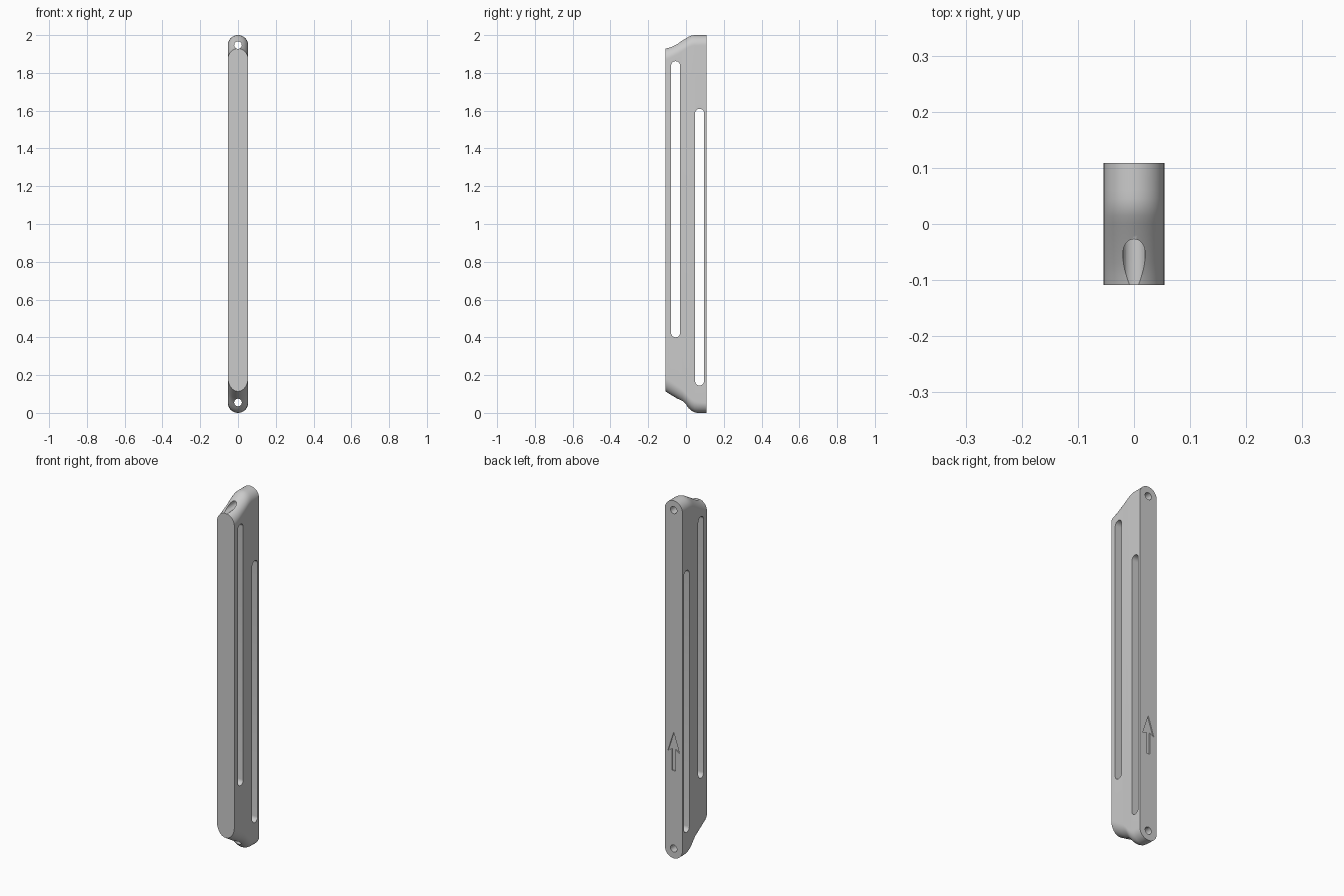
import bpy, bmesh, math

old = bpy.data.objects.get("Cube")
if old:
    bpy.data.objects.remove(old, do_unlink=True)

HALF_W, BACK, FRONT = 0.054, 0.109, -0.109

grey = bpy.data.materials.new("light grey")
grey.use_nodes = True
COLOUR = (0.6, 0.6, 0.6, 1)
grey.diffuse_color = COLOUR
grey.node_tree.nodes["Principled BSDF"].inputs["Base Color"].default_value = COLOUR


def loft(name, rings):
    """Skin matching closed rings of points and cap both ends."""
    bm = bmesh.new()
    loops = [[bm.verts.new(p) for p in ring] for ring in rings]
    n = len(loops[0])
    for a, b in zip(loops, loops[1:]):
        for i in range(n):
            j = (i + 1) % n
            bm.faces.new((a[i], a[j], b[j], b[i]))
    bm.faces.new(loops[0])
    bm.faces.new(loops[-1])
    bmesh.ops.recalc_face_normals(bm, faces=bm.faces)
    mesh = bpy.data.meshes.new(name)
    bm.to_mesh(mesh)
    bm.free()
    mesh.materials.append(grey)
    obj = bpy.data.objects.new(name, mesh)
    bpy.context.collection.objects.link(obj)
    return obj


def stadium(half, low, high, low_cap, high_cap, steps=24):
    """Upright rounded outline with elliptical ends, as (across, z) pairs."""
    pts = []
    for i in range(steps + 1):
        a = math.pi * i / steps
        pts.append((half * math.cos(a), high - high_cap + high_cap * math.sin(a)))
    for i in range(steps + 1):
        a = math.pi * (1 + i / steps)
        pts.append((half * math.cos(a), low + low_cap + low_cap * math.sin(a)))
    return pts


# Body: rounded bar whose ends taper toward the front
# each station: y, bottom z, top z
stations = [(BACK, 0, 2), (0.06, 0, 2), (0.045, 0.003, 2), (0.03, 0.011, 1.998),
            (0.015, 0.024, 1.992), (0, 0.042, 1.983), (-0.02, 0.06, 1.971),
            (-0.045, 0.075, 1.957), (-0.07, 0.09, 1.944), (-0.09, 0.102, 1.935),
            (FRONT, 0.114, 1.929)]
rings = []
for y, low, high in stations:
    t = (BACK - y) / (BACK - FRONT)
    outline = stadium(HALF_W, low, high, 0.054 + 0.022 * t, 0.054 + 0.006 * t)
    rings.append([(x, y, z) for x, z in outline])
body = loft("bar_body", rings)

cutters = []

# Long slots through the sides
for y, low, high in ((-0.055, 0.4, 1.862), (0.072, 0.145, 1.61)):
    outline = stadium(0.024, low, high, 0.024, 0.024, 12)
    cutters.append(loft("slot_cutter", [[(x, y + u, z) for u, z in outline]
                                        for x in (-0.1, 0.1)]))

# Screw holes from back to front
for z in (0.055, 1.947):
    circle = [(0.02 * math.cos(math.tau * i / 32), z + 0.02 * math.sin(math.tau * i / 32))
              for i in range(32)]
    cutters.append(loft("hole_cutter", [[(x, y, h) for x, h in circle]
                                        for y in (-0.2, 0.2)]))

# Shallow arrow recess on the back
half_arrow = [(0.01, 0.49), (0.01, 0.61), (0.036, 0.595)]
arrow = half_arrow + [(0, 0.705)] + [(-x, z) for x, z in reversed(half_arrow)]
cutters.append(loft("arrow_cutter", [[(x, y, z) for x, z in arrow]
                                     for y in (BACK - 0.006, 0.2)]))

# Cut everything out of the body
bpy.ops.object.select_all(action='DESELECT')
bpy.context.view_layer.objects.active = body
body.select_set(True)
for cutter in cutters:
    cutter.hide_render = True
    mod = body.modifiers.new("cut", 'BOOLEAN')
    mod.operation = 'DIFFERENCE'
    mod.solver = 'EXACT'
    mod.object = cutter
    bpy.ops.object.modifier_apply(modifier=mod.name)
    bpy.data.objects.remove(cutter, do_unlink=True)

bpy.ops.object.shade_smooth_by_angle(angle=math.radians(30))
